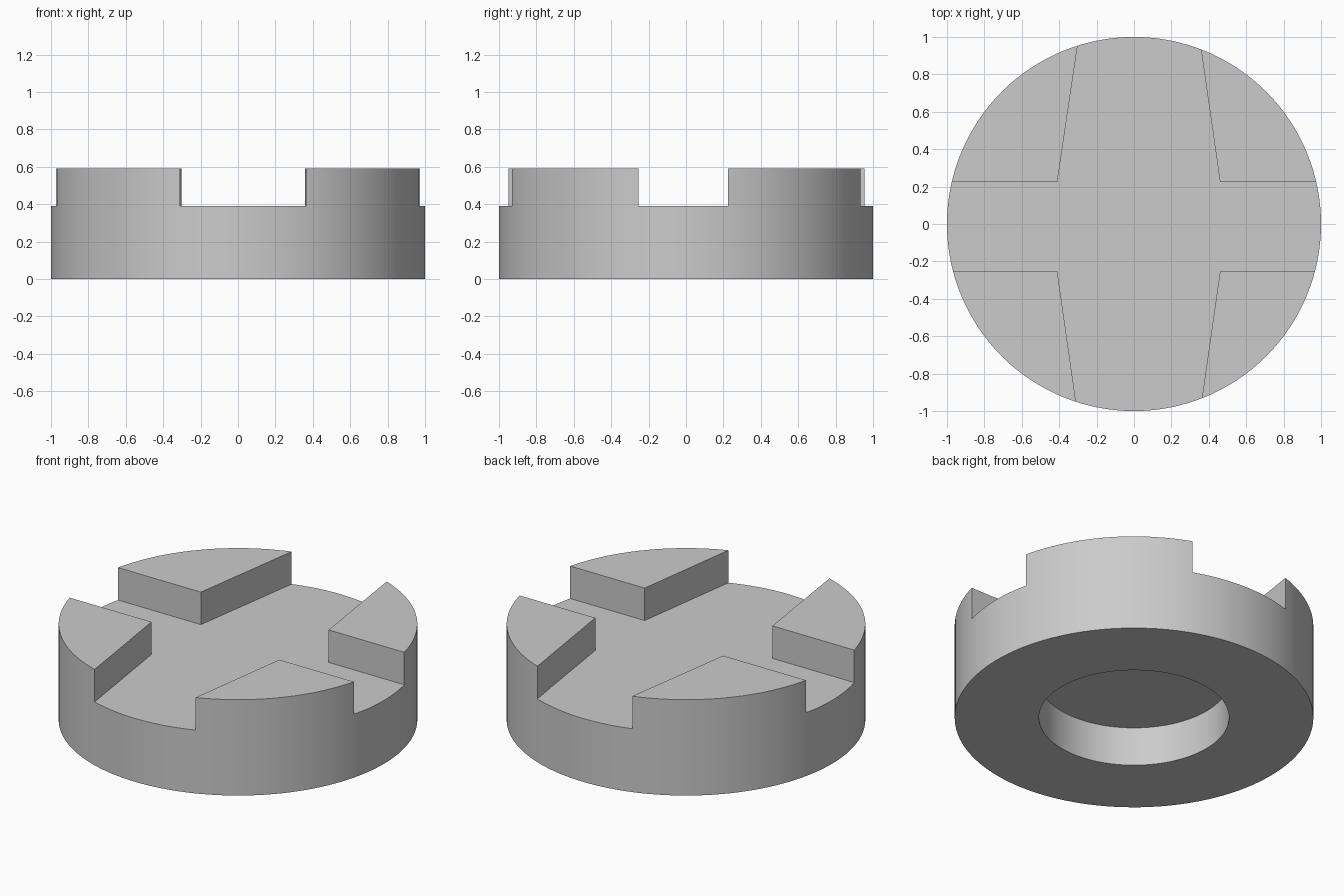
import bpy
import bmesh
from math import radians

if "Cube" in bpy.data.objects:
    bpy.data.objects.remove(bpy.data.objects["Cube"], do_unlink=True)

HEIGHT, FLOOR = 0.59, 0.39
BORE_RADIUS, BORE_DEPTH = 0.53, 0.24
SIDES = 128

grey = bpy.data.materials.new("plain grey")
grey.use_nodes = True
grey.diffuse_color = (0.6, 0.6, 0.6, 1)
grey.node_tree.nodes["Principled BSDF"].inputs["Base Color"].default_value = (0.6, 0.6, 0.6, 1)


def cylinder(name, radius, bottom, top):
    bpy.ops.mesh.primitive_cylinder_add(vertices=SIDES, radius=radius, depth=top - bottom,
                                        location=(0, 0, (bottom + top) / 2))
    obj = bpy.context.object
    obj.name = name
    obj.data.materials.append(grey)
    return obj


def prism(name, outline, bottom, top):
    bm = bmesh.new()
    face = bm.faces.new([bm.verts.new((x, y, bottom)) for x, y in outline])
    raised = bmesh.ops.extrude_face_region(bm, geom=[face])["geom"]
    verts = [v for v in raised if isinstance(v, bmesh.types.BMVert)]
    bmesh.ops.translate(bm, verts=verts, vec=(0, 0, top - bottom))
    bmesh.ops.recalc_face_normals(bm, faces=bm.faces)
    mesh = bpy.data.meshes.new(name)
    bm.to_mesh(mesh)
    bm.free()
    mesh.materials.append(grey)
    obj = bpy.data.objects.new(name, mesh)
    bpy.context.collection.objects.link(obj)
    return obj


def cut(target, cutter):
    mod = target.modifiers.new(cutter.name, "BOOLEAN")
    mod.operation, mod.solver, mod.object = "DIFFERENCE", "EXACT", cutter
    bpy.context.view_layer.objects.active = target
    bpy.ops.object.modifier_apply(modifier=mod.name)
    bpy.data.objects.remove(cutter, do_unlink=True)


# Round body
body = cylinder("slotted_disc", 1, 0, HEIGHT)

# Cross-shaped channel that leaves four raised corner lugs
cross = [(0.46, 0.225), (0.32, 1.2), (-0.265, 1.2), (-0.41, 0.225),
         (-1.2, 0.225), (-1.2, -0.255), (-0.41, -0.255), (-0.275, -1.2),
         (0.325, -1.2), (0.46, -0.255), (1.2, -0.255), (1.2, 0.225)]
cut(body, prism("cross_channel", cross, FLOOR, HEIGHT + 0.2))

# Blind round recess in the underside
cut(body, cylinder("recess", BORE_RADIUS, -0.2, BORE_DEPTH))

# Smooth round walls with crisp edges
bpy.ops.object.select_all(action="DESELECT")
body.select_set(True)
bpy.context.view_layer.objects.active = body
bpy.ops.object.shade_smooth_by_angle(angle=radians(30))
